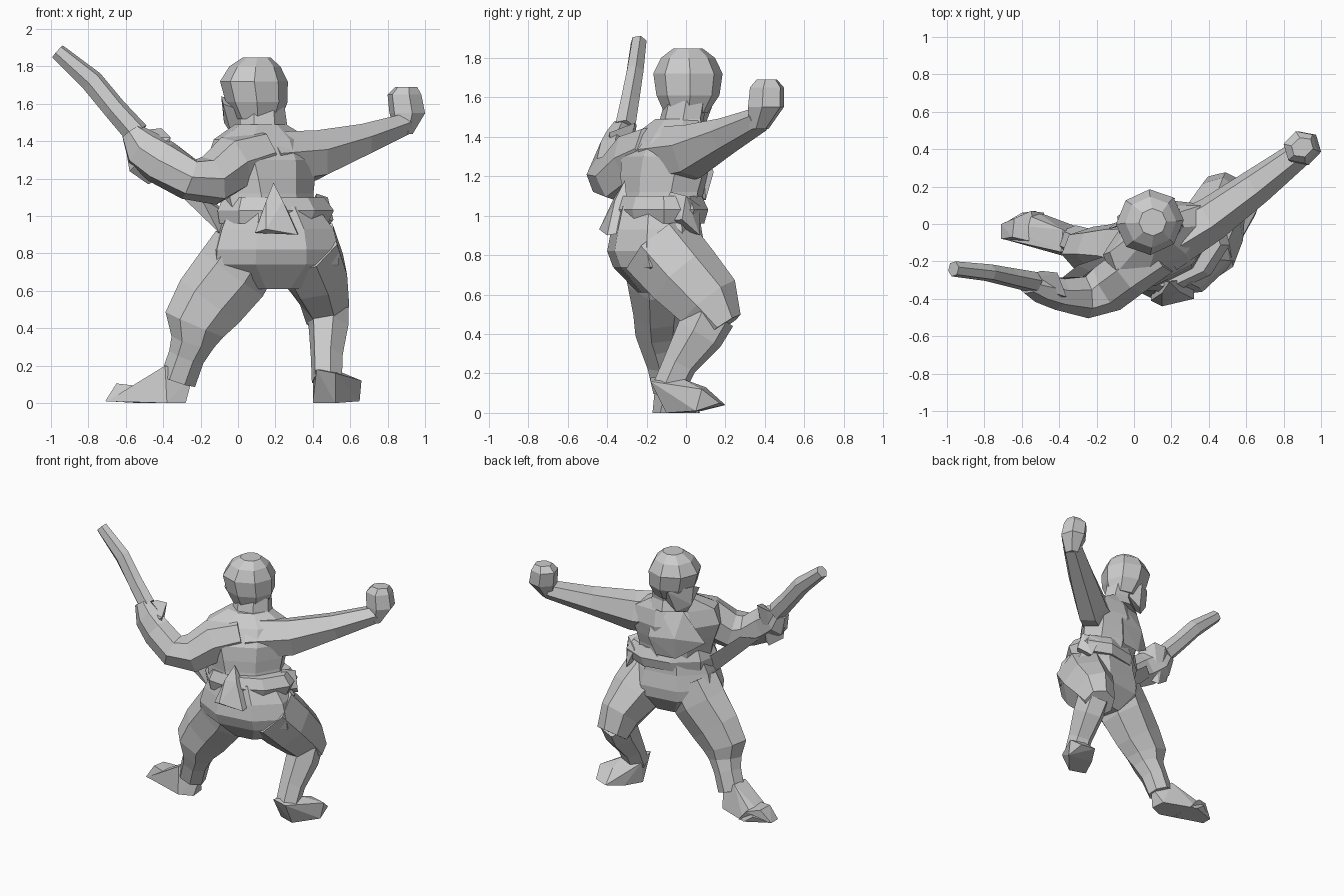
import bpy, bmesh, math
from mathutils import Vector


def heading(deg):
    return Vector((math.cos(math.radians(deg)), math.sin(math.radians(deg)), 0))


YAW, HIP, X, UP = heading(30), heading(8), heading(0), Vector((0, 0, 1))


def finish(name, bm):
    bmesh.ops.recalc_face_normals(bm, faces=bm.faces[:])
    me = bpy.data.meshes.new(name)
    bm.to_mesh(me)
    bm.free()
    ob = bpy.data.objects.new(name, me)
    bpy.context.collection.objects.link(ob)
    return ob


def loft(name, rings, ref, sides=7, flat=False, turn=0.3):
    """Skin rings (x, y, z, radius along ref, radius across) with flat faces."""
    bm = bmesh.new()
    pts = [Vector(r[:3]) for r in rings]
    loops = []
    for i, r in enumerate(rings):
        t = pts[min(i + 1, len(pts) - 1)] - pts[max(i - 1, 0)]
        t = UP if flat else t.normalized()
        u = (ref - t * ref.dot(t)).normalized()
        v = t.cross(u)
        loop = []
        for k in range(sides):
            a = 2 * math.pi * k / sides + turn
            loop.append(bm.verts.new(pts[i] + 1.05 * (u * math.cos(a) * r[3] + v * math.sin(a) * r[4])))
        loops.append(loop)
    for a, b in zip(loops, loops[1:]):
        for k in range(sides):
            j = (k + 1) % sides
            bm.faces.new((a[k], a[j], b[j], b[k]))
    bm.faces.new(loops[0])
    bm.faces.new(loops[-1])
    return finish(name, bm)


def hull(name, pts):
    """Faceted solid wrapped around a few points."""
    bm = bmesh.new()
    for p in pts:
        bm.verts.new(p)
    bmesh.ops.convex_hull(bm, input=bm.verts[:])
    loose = [v for v in bm.verts if not v.link_faces]
    bmesh.ops.delete(bm, geom=loose, context='VERTS')
    return finish(name, bm)


# Jacket body and flared skirt
loft("jacket_body", [
    (0.17, -0.13, 1.00, 0.25, 0.18),
    (0.15, -0.12, 1.12, 0.26, 0.18),
    (0.14, -0.11, 1.20, 0.28, 0.19),
    (0.13, -0.10, 1.30, 0.31, 0.19),
    (0.13, -0.08, 1.41, 0.28, 0.14),
    (0.12, -0.04, 1.49, 0.14, 0.10),
], YAW, sides=8, flat=True)
loft("jacket_skirt", [
    (0.20, -0.13, 0.61, 0.16, 0.11),
    (0.20, -0.14, 0.74, 0.34, 0.22),
    (0.20, -0.15, 0.82, 0.34, 0.24),
    (0.20, -0.15, 0.93, 0.31, 0.22),
    (0.18, -0.14, 1.05, 0.24, 0.20),
], HIP, sides=8, flat=True, turn=math.pi / 8)

# Belt with tail at the back
loft("belt", [
    (0.19, -0.13, 0.96, 0.29, 0.20),
    (0.20, -0.13, 1.03, 0.31, 0.22),
    (0.19, -0.13, 1.10, 0.27, 0.19),
], heading(20), sides=9, flat=True)
hull("belt_tail", [(0.19, -0.31, 1.18), (0.15, -0.37, 1.08), (0.24, -0.36, 1.08),
                   (0.09, -0.41, 0.91), (0.15, -0.44, 0.93), (0.32, -0.40, 0.90),
                   (0.10, -0.30, 0.92), (0.32, -0.28, 0.92)])
hull("belt_side_lump", [(0.42, -0.08, 1.12), (0.48, 0.0, 1.10), (0.51, -0.02, 0.98),
                        (0.45, 0.07, 0.90), (0.38, 0.07, 1.05), (0.40, -0.14, 0.97)])
# Chest panel with a ridge where the lapels cross
hull("lapels", [(-0.14, -0.03, 1.20), (0.22, 0.14, 1.22), (0.02, 0.11, 1.24),
                (0.03, 0.08, 1.08), (0.00, 0.03, 1.42), (0.20, 0.07, 1.45), (0.18, 0.10, 1.08)])
# Cloth hanging between the sleeve and the hip
hull("jacket_fold", [(-0.40, -0.30, 1.20), (-0.30, -0.22, 1.22), (-0.10, -0.22, 0.91),
                     (-0.04, -0.14, 1.0), (-0.18, -0.18, 1.12), (-0.20, -0.27, 1.10)])

# Head, jaw and neck
loft("head", [
    (0.11, 0.00, 1.52, 0.12, 0.10),
    (0.10, 0.01, 1.61, 0.16, 0.15),
    (0.085, 0.01, 1.72, 0.175, 0.165),
    (0.09, 0.01, 1.80, 0.13, 0.13),
    (0.10, 0.01, 1.848, 0.07, 0.07),
], YAW, sides=8, flat=True)
hull("jaw", [(-0.09, 0.04, 1.64), (-0.08, -0.05, 1.60), (-0.075, 0.04, 1.50),
             (-0.035, 0.03, 1.435), (0.02, 0.09, 1.44), (0.05, 0.15, 1.60),
             (0.14, 0.08, 1.52), (0.08, -0.07, 1.54)])
loft("neck", [(0.13, -0.03, 1.42, 0.17, 0.13), (0.135, -0.02, 1.49, 0.13, 0.10),
              (0.13, 0.0, 1.58, 0.12, 0.10)], YAW, flat=True)

# Straight arm and fist
loft("punching_arm", [
    (0.16, -0.12, 1.30, 0.15, 0.14),
    (0.42, 0.03, 1.325, 0.135, 0.115),
    (0.66, 0.205, 1.405, 0.09, 0.095),
    (0.89, 0.38, 1.49, 0.06, 0.07),
], UP, sides=6)
loft("fist", [
    (0.89, 0.37, 1.44, 0.04, 0.05),
    (0.905, 0.405, 1.55, 0.095, 0.09),
    (0.89, 0.41, 1.65, 0.09, 0.085),
    (0.90, 0.41, 1.69, 0.06, 0.05),
], YAW, sides=6, flat=True)

# Bent arm: sleeve, forearm and open hand
loft("guard_sleeve", [
    (0.14, -0.15, 1.33, 0.13, 0.12),
    (-0.02, -0.25, 1.28, 0.15, 0.13),
    (-0.14, -0.34, 1.19, 0.13, 0.13),
    (-0.26, -0.39, 1.20, 0.11, 0.11),
    (-0.41, -0.37, 1.29, 0.12, 0.085),
    (-0.51, -0.34, 1.36, 0.11, 0.075),
    (-0.57, -0.32, 1.45, 0.06, 0.05),
], UP, sides=7)
hull("hanging_cuff", [(-0.41, -0.34, 1.20), (-0.48, -0.30, 1.17), (-0.58, -0.33, 1.24),
                      (-0.61, -0.31, 1.42), (-0.50, -0.25, 1.46), (-0.41, -0.26, 1.47),
                      (-0.36, -0.39, 1.42), (-0.52, -0.40, 1.30)])
loft("guard_forearm", [
    (-0.54, -0.31, 1.44, 0.065, 0.055),
    (-0.66, -0.285, 1.575, 0.06, 0.05),
    (-0.78, -0.26, 1.72, 0.06, 0.045),
    (-0.965, -0.24, 1.88, 0.042, 0.04),
], UP, sides=6)

# Trouser legs
loft("straight_leg", [
    (0.05, -0.15, 0.82, 0.19, 0.18),
    (-0.03, -0.14, 0.69, 0.20, 0.16),
    (-0.15, -0.14, 0.54, 0.19, 0.13),
    (-0.23, -0.14, 0.42, 0.165, 0.12),
    (-0.24, -0.13, 0.33, 0.115, 0.10),
    (-0.275, -0.11, 0.25, 0.095, 0.09),
    (-0.32, -0.09, 0.12, 0.095, 0.08),
], X, sides=7)
loft("bent_thigh", [
    (0.35, -0.14, 0.84, 0.19, 0.20),
    (0.42, -0.01, 0.69, 0.17, 0.19),
    (0.465, 0.11, 0.56, 0.13, 0.17),
    (0.48, 0.19, 0.44, 0.11, 0.10),
], X, sides=7)
loft("bent_shin", [
    (0.48, 0.12, 0.50, 0.11, 0.13),
    (0.485, 0.07, 0.40, 0.105, 0.12),
    (0.475, -0.03, 0.25, 0.085, 0.085),
    (0.475, -0.09, 0.12, 0.08, 0.08),
], X, sides=6)

# Feet
hull("straight_foot", [(-0.28, -0.13, 0), (-0.29, -0.02, 0), (-0.24, -0.10, 0.15),
                       (-0.38, -0.17, 0), (-0.39, -0.15, 0.20), (-0.38, -0.03, 0.20),
                       (-0.53, 0.07, 0), (-0.60, 0.06, 0.05), (-0.70, 0.0, 0.01),
                       (-0.70, -0.08, 0.01)])
hull("straight_toes", [(-0.48, -0.12, 0), (-0.48, 0.06, 0), (-0.52, -0.10, 0.09),
                       (-0.55, 0.07, 0.08), (-0.65, -0.07, 0.105), (-0.64, 0.03, 0.10),
                       (-0.71, -0.08, 0.01), (-0.71, 0.0, 0.01)])
hull("bent_foot", [(0.40, -0.06, 0), (0.52, -0.10, 0), (0.42, -0.18, 0.18),
                   (0.52, -0.18, 0.16), (0.40, -0.04, 0.15), (0.54, -0.01, 0.17),
                   (0.65, 0.05, 0.01), (0.66, 0.08, 0.12), (0.54, 0.10, 0.13),
                   (0.53, 0.20, 0.04), (0.63, 0.17, 0.05), (0.46, 0.08, 0.01)])
